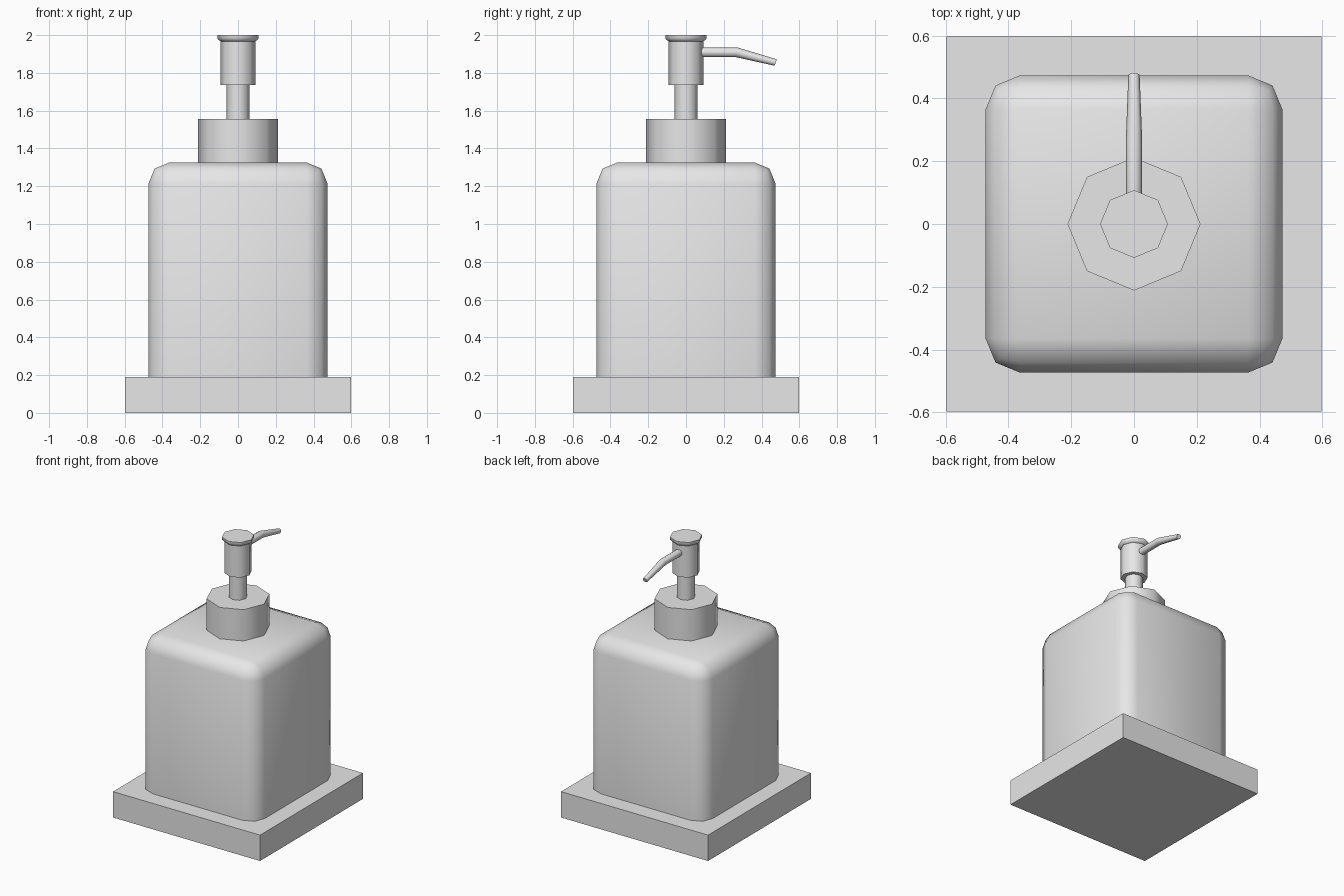
import bpy, bmesh, math
from mathutils import Vector

if "Cube" in bpy.data.objects:
    bpy.data.objects.remove(bpy.data.objects["Cube"])

grey = bpy.data.materials.new("plain grey")
grey.diffuse_color = (0.8, 0.8, 0.8, 1)
grey.use_nodes = True
grey.node_tree.nodes["Principled BSDF"].inputs["Base Color"].default_value = grey.diffuse_color


def finish(name, bm, smooth=None):
    bmesh.ops.recalc_face_normals(bm, faces=bm.faces[:])
    me = bpy.data.meshes.new(name)
    bm.to_mesh(me)
    bm.free()
    ob = bpy.data.objects.new(name, me)
    bpy.context.collection.objects.link(ob)
    me.materials.append(grey)
    if smooth:
        bpy.ops.object.select_all(action='DESELECT')
        ob.select_set(True)
        bpy.context.view_layer.objects.active = ob
        bpy.ops.object.shade_smooth_by_angle(angle=math.radians(smooth))
    return ob


def box(half, z0, z1):
    bm = bmesh.new()
    bmesh.ops.create_cube(bm, size=1)
    for v in bm.verts:
        v.co = Vector((v.co.x * 2 * half, v.co.y * 2 * half, z0 if v.co.z < 0 else z1))
    return bm


def loft(name, rings, sides=8):
    """Skin capped rings given as (centre, radius, tilt about x)."""
    bm = bmesh.new()
    loops = []
    for (cy, cz), r, tilt in rings:
        loop = []
        for i in range(sides):
            a = 2 * math.pi * i / sides
            u, w = r * math.cos(a), r * math.sin(a)
            loop.append(bm.verts.new((u, cy + w * math.cos(tilt), cz + w * math.sin(tilt))))
        loops.append(loop)
    for a, b in zip(loops, loops[1:]):
        for i in range(sides):
            j = (i + 1) % sides
            bm.faces.new((a[i], a[j], b[j], b[i]))
    bm.faces.new(loops[0])
    bm.faces.new(loops[-1])
    return finish(name, bm, 50)


def turned(name, profile):
    return loft(name, [((0, z), r, 0) for r, z in profile])


# square tray
finish("tray", box(0.597, 0, 0.19))

# bottle with rounded upright and top edges
bm = box(0.473, 0.185, 1.325)
edges = [e for e in bm.edges if max(v.co.z for v in e.verts) > 1]
bmesh.ops.bevel(bm, geom=edges, offset=0.108, segments=2, profile=0.5, affect='EDGES')
finish("bottle", bm, 50)

# pump
turned("collar", [(0.212, 1.32), (0.212, 1.555)])
turned("stem", [(0.062, 1.55), (0.062, 1.74)])
turned("pump_head", [(0.092, 1.735), (0.092, 1.975)])
turned("pump_cap", [(0.09, 1.965), (0.108, 1.98), (0.108, 2.0)])

# bent tapering spout
up = math.pi / 2
loft("spout", [((0.07, 1.909), 0.026, up), ((0.268, 1.909), 0.026, up - 0.13),
               ((0.475, 1.855), 0.018, up - 0.35)])
